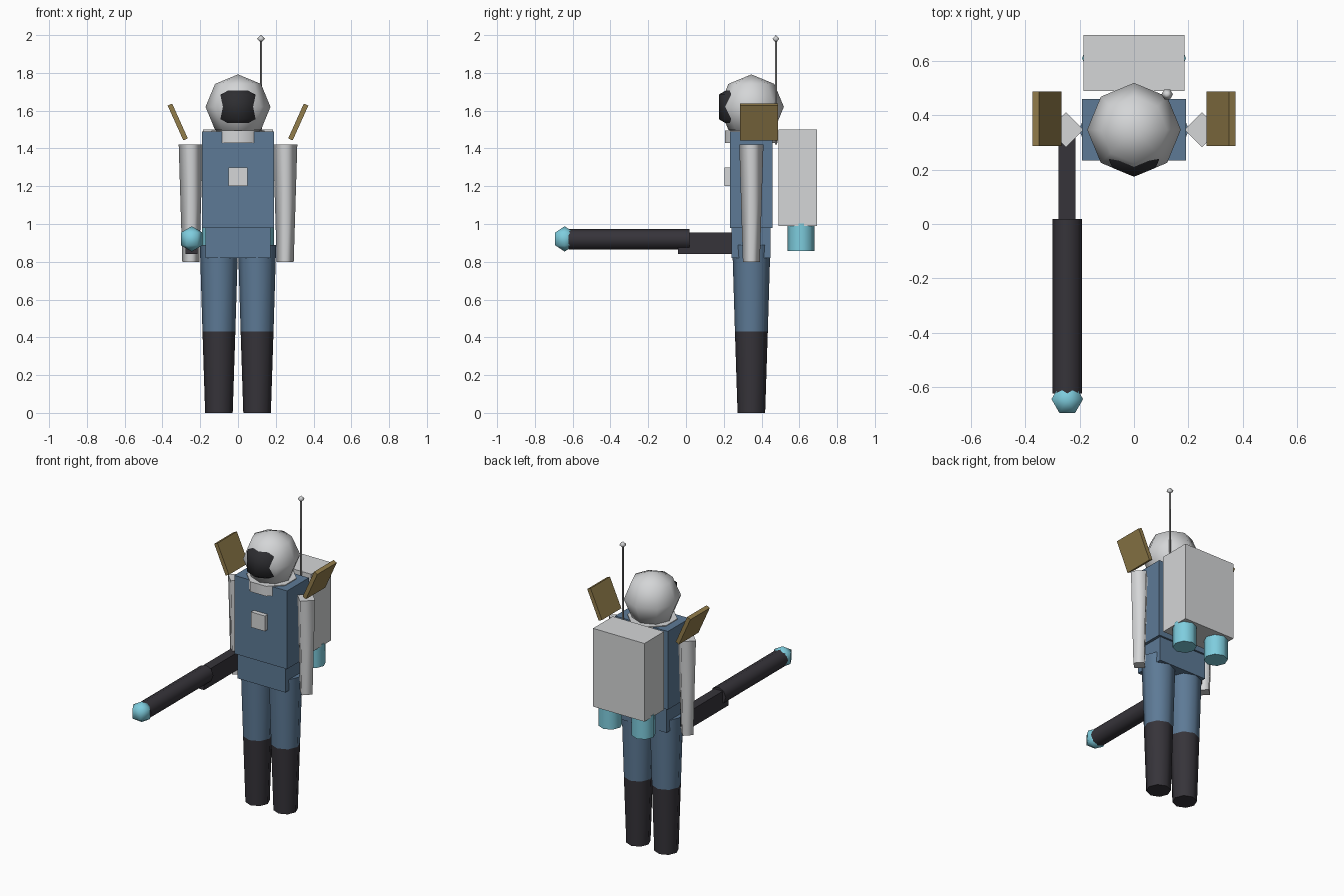
import bpy
import bmesh
from math import sin, cos, pi, radians
from mathutils import Matrix

if "Cube" in bpy.data.objects:
    bpy.data.objects.remove(bpy.data.objects["Cube"], do_unlink=True)


def material(name, r, g, b):
    m = bpy.data.materials.new(name)
    m.use_nodes = True
    m.diffuse_color = (r, g, b, 1)
    bsdf = next(n for n in m.node_tree.nodes if n.type == 'BSDF_PRINCIPLED')
    bsdf.inputs["Base Color"].default_value = (r, g, b, 1)
    bsdf.inputs["Roughness"].default_value = 0.8
    return m


BLUE = material("suit blue", .11, .195, .305)
WHITE = material("shell white", .66, .67, .68)
DARK = material("charcoal", .037, .034, .042)
VISOR = material("visor black", .027, .027, .031)
GOLD = material("panel gold", .29, .205, .07)
CYAN = material("glow cyan", .21, .61, .73)
METAL = material("antenna metal", .25, .25, .25)


def finish(name, bm, mat, matrix):
    bmesh.ops.recalc_face_normals(bm, faces=bm.faces)
    mesh = bpy.data.meshes.new(name)
    bm.to_mesh(mesh)
    bm.free()
    mesh.materials.append(mat)
    obj = bpy.data.objects.new(name, mesh)
    obj.matrix_world = matrix
    bpy.context.collection.objects.link(obj)
    return obj


def box(name, mat, centre, size, tilt=0):
    bm = bmesh.new()
    bmesh.ops.create_cube(bm, size=1)
    bmesh.ops.scale(bm, vec=size, verts=bm.verts)
    return finish(name, bm, mat, Matrix.Translation(centre) @ Matrix.Rotation(tilt, 4, 'Y'))


def lathe(name, mat, centre, profile, sides, turn=0, rot=Matrix()):
    """Smooth solid of revolution from (radius, height) points, with flat end caps."""
    bm = bmesh.new()
    rings = []
    for r, z in profile:
        count = sides if r > 0 else 1
        rings.append([bm.verts.new((r * cos(turn + 2 * pi * i / sides),
                                    r * sin(turn + 2 * pi * i / sides), z))
                      for i in range(count)])
    for a, b in zip(rings, rings[1:]):
        for i in range(sides):
            j = (i + 1) % sides
            ring = [a[i % len(a)], a[j % len(a)], b[j % len(b)], b[i % len(b)]]
            bm.faces.new(list(dict.fromkeys(ring))).smooth = True
    for ring in (rings[0], rings[-1]):
        if len(ring) > 1:
            bm.faces.new(ring).smooth = False
    return finish(name, bm, mat, Matrix.Translation(centre) @ rot)


def ball(name, mat, centre, radius, sides, steps):
    profile = [(radius * sin(pi * k / steps) if 0 < k < steps else 0,
                -radius * cos(pi * k / steps)) for k in range(steps + 1)]
    return lathe(name, mat, centre, profile, sides)


MID = 0.346  # depth of the body axis

# Body
box("torso", BLUE, (0, MID, 1.235), (.38, .225, .51))
box("hips", BLUE, (0, MID - .002, .90), (.345, .205, .16))
box("chest_plate", WHITE, (0, .22, 1.25), (.10, .03, .10))
lathe("collar", WHITE, (0, MID, 1.43), [(.151, 0), (.151, .065)], 8, pi / 8)

# Head
ball("helmet", WHITE, (0, MID, 1.62), .172, 8, 4)
ball("visor", VISOR, (0, .286, 1.62), .13, 8, 3)

# Backpack and antenna
box("backpack", WHITE, (0, .591, 1.245), (.37, .204, .51))
lathe("antenna_rod", METAL, (.122, .476, 1.42), [(.006, 0), (.006, .56)], 6)
ball("antenna_tip", WHITE, (.122, .476, 1.98), .021, 6, 2)

# Paired parts
for side, s in (("left", 1), ("right", -1)):
    lathe(side + "_boot", DARK, (s * .101, MID, 0), [(.073, 0), (.087, .43)], 8)
    lathe(side + "_leg", BLUE, (s * .101, MID, .43), [(.087, 0), (.101, .46)], 8)
    lathe(side + "_arm", WHITE, (s * .25, MID, .80), [(.045, 0), (.064, .62)], 4)
    lathe(side + "_thruster", CYAN, (s * .12, .609, .857), [(.071, 0), (.071, .145)], 8)
    box(side + "_shoulder_panel", GOLD, (s * .319, .386, 1.54),
        (.026, .20, .202), s * radians(24.2))

# Weapon held in the right hand, pointing forward
box("gun_body", DARK, (-.246, .16, .898), (.062, .404, .115))
lathe("gun_barrel", DARK, (-.245, .018, .919), [(.055, 0), (.055, .64)], 8,
      rot=Matrix.Rotation(pi / 2, 4, 'X'))
ball("muzzle_glow", CYAN, (-.245, -.643, .921), .067, 6, 3)
